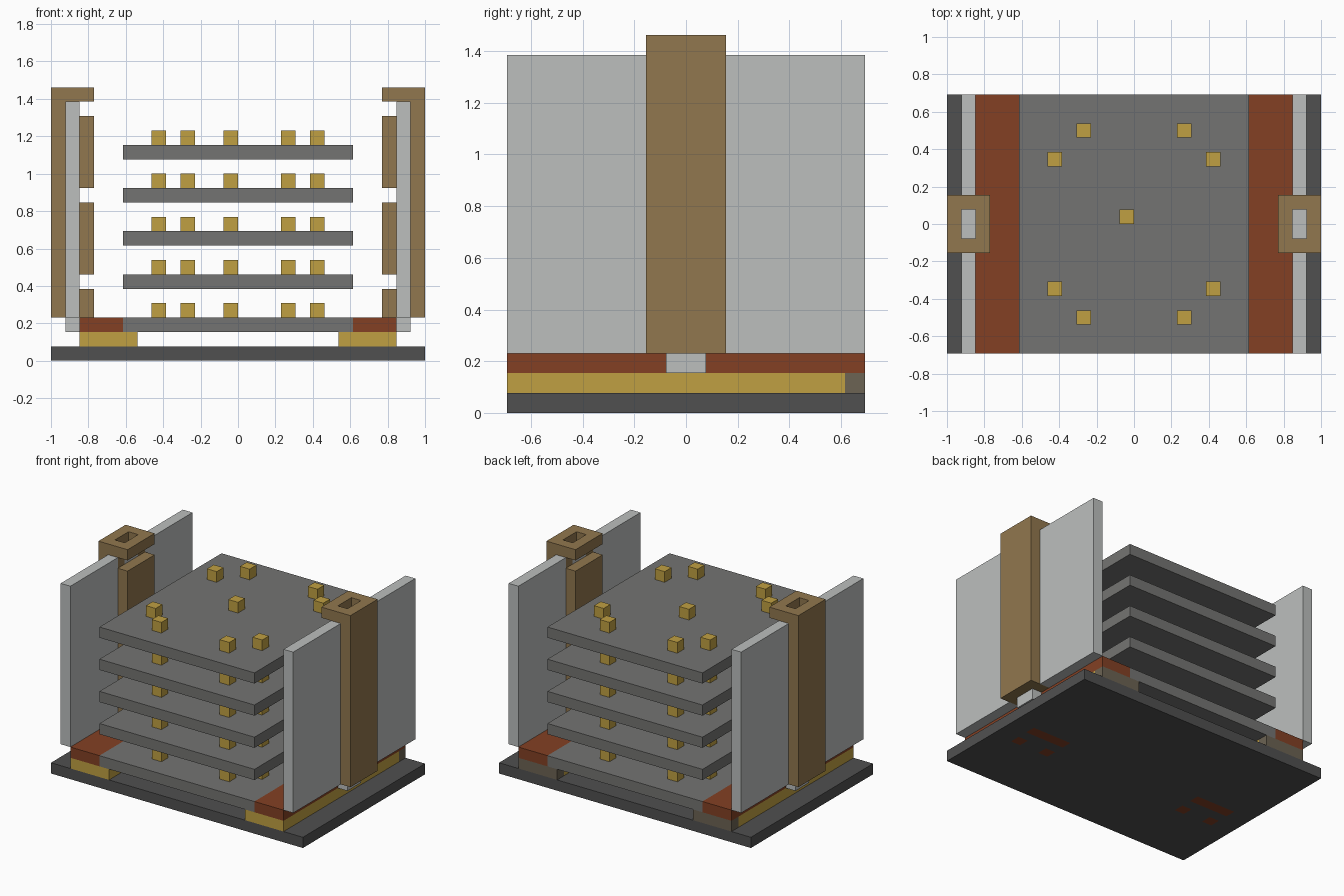
import bpy
import bmesh

cube = bpy.data.objects.get("Cube")
if cube:
    bpy.data.objects.remove(cube, do_unlink=True)

U = 1 / 13  # one building block


def material(name, rgb):
    linear = [((c / 255 + 0.055) / 1.055) ** 2.4 for c in rgb] + [1]
    mat = bpy.data.materials.new(name)
    mat.use_nodes = True
    mat.diffuse_color = linear
    mat.node_tree.nodes["Principled BSDF"].inputs["Base Color"].default_value = linear
    return mat


LIGHT = material("light grey", (188, 191, 190))
BROWN = material("wood brown", (145, 119, 78))
RED = material("brick red", (131, 64, 36))
GOLD = material("gold", (192, 160, 66))
DARK = material("dark grey", (80, 80, 80))
GREY = material("mid grey", (116, 116, 114))
TAUPE = material("grey brown", (108, 99, 83))


def add_object(name, bm, *mats):
    mesh = bpy.data.meshes.new(name)
    bm.to_mesh(mesh)
    bm.free()
    for mat in mats:
        mesh.materials.append(mat)
    obj = bpy.data.objects.new(name, mesh)
    bpy.context.scene.collection.objects.link(obj)
    return obj


def add_box(bm, x, y, z):
    """Box from (low, high) ranges in block units."""
    spans = (x, y, z)
    verts = bmesh.ops.create_cube(bm, size=1)["verts"]
    for v in verts:
        for i, (low, high) in enumerate(spans):
            v.co[i] = (low if v.co[i] < 0 else high) * U
    return verts


def boxes(name, mat, *parts, mirror=False):
    bm = bmesh.new()
    for part in parts:
        add_box(bm, *part)
    obj = add_object(name, bm, mat)
    if mirror:
        mod = obj.modifiers.new("Mirror", "MIRROR")
        mod.use_mirror_merge = False
    return obj


# Base slab, with small red marks set flush into its underside
def is_mark(x, y):
    x = abs(x)
    bar = 7 < x < 11 and -1 < y < 0
    dots = (7 < x < 8 or 10 < x < 11) and -3 < y < -2
    return bar or dots


bm = bmesh.new()
add_box(bm, (-13, 13), (-9, 9), (0, 1))
bottom = min(bm.faces, key=lambda f: f.calc_center_median().z)
for axis, cuts in ((0, (7, 8, 10, 11, -7, -8, -10, -11)), (1, (-3, -2, -1, 0))):
    for cut in cuts:
        point, normal = [0, 0, 0], [0, 0, 0]
        point[axis], normal[axis] = cut * U, 1
        bmesh.ops.bisect_plane(bm, geom=bm.verts[:] + bm.edges[:] + bm.faces[:],
                               plane_co=point, plane_no=normal)
for face in bm.faces:
    c = face.calc_center_median() / U
    face.material_index = int(c.z < 0.1 and is_mark(c.x, c.y))
add_object("base_slab", bm, DARK, RED)

# Runners under the floor
boxes("runners", GOLD, ((7, 11), (-9, 8), (1, 2)), mirror=True)
boxes("runner_back_ends", TAUPE, ((7, 11), (8, 9), (1, 2)), mirror=True)

# Floor edges and stacked shelves with pegs
boxes("floor_edges", RED, ((8, 11), (-9, 9), (2, 3)), mirror=True)
PEGS = [(sx * x, sy * y) for x, y in ((3.5, 6.5), (5.5, 4.5))
        for sx in (-1, 1) for sy in (-1, 1)] + [(-0.5, 0.5)]
for level in range(5):
    z = 2 + 3 * level
    boxes(f"shelf_{level + 1}", GREY, ((-8, 8), (-9, 9), (z, z + 1)))
    boxes(f"pegs_{level + 1}", GOLD,
          *[((x - 0.5, x + 0.5), (y - 0.5, y + 0.5), (z + 1, z + 2)) for x, y in PEGS])

# Side walls with a core running down through each pillar
boxes("side_walls", LIGHT,
      ((11, 12), (-9, -2), (3, 18)),
      ((11, 12), (2, 9), (3, 18)),
      ((11, 12), (-1, 1), (2, 18)), mirror=True)

# Pillars: outer post, cheeks, split inner post
boxes("pillars", BROWN,
      ((12, 13), (-2, 2), (3, 18)),
      ((11, 12), (-2, -1), (3, 18)),
      ((11, 12), (1, 2), (3, 18)),
      *[((10, 11), (-2, 2), span) for span in ((3, 5), (6, 11), (12, 17))],
      mirror=True)

# Pillar caps with a slot through the middle
boxes("pillar_caps", BROWN,
      ((10, 11), (-2, 2), (18, 19)),
      ((12, 13), (-2, 2), (18, 19)),
      ((11, 12), (-2, -1), (18, 19)),
      ((11, 12), (1, 2), (18, 19)), mirror=True)
